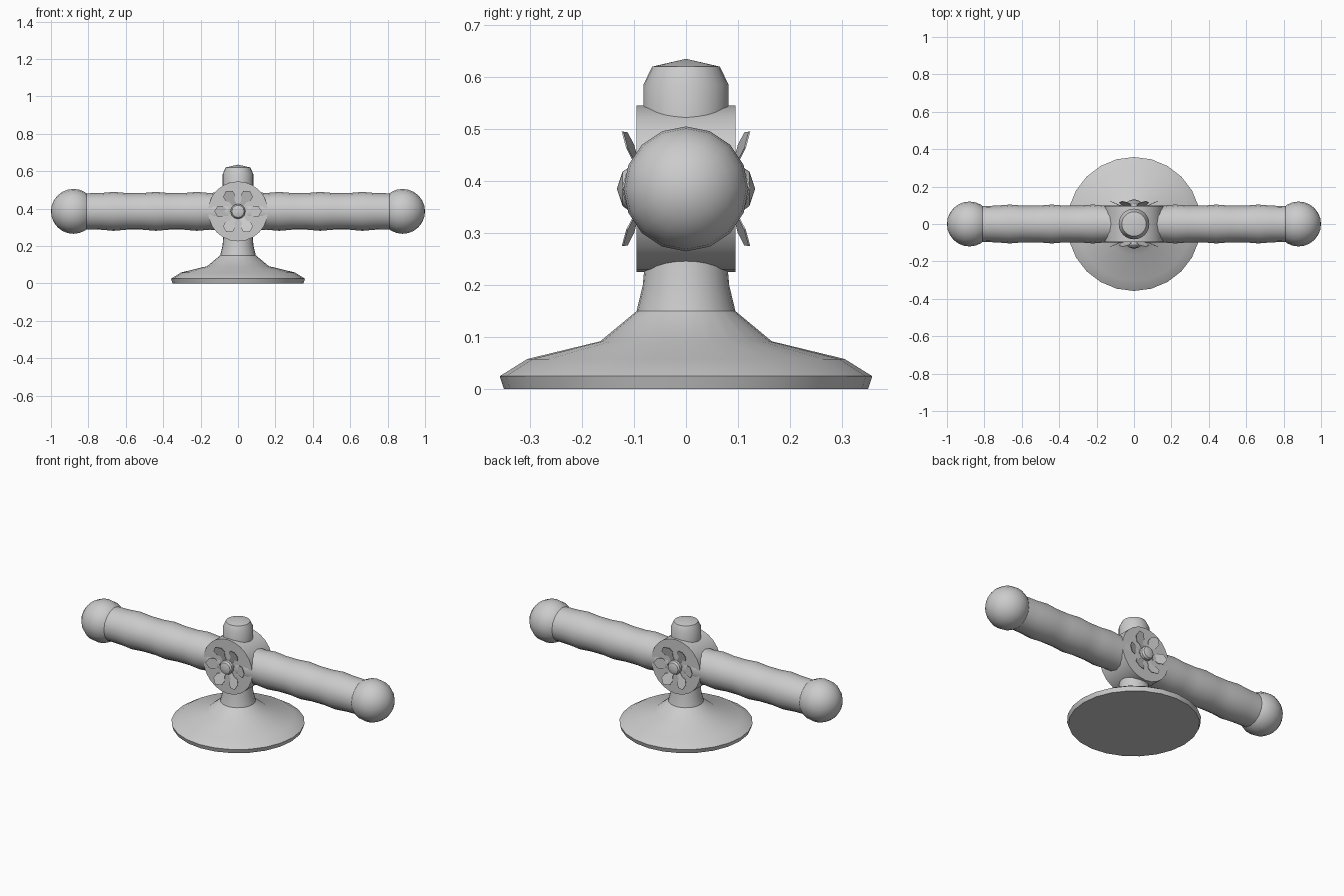
import bpy, bmesh, math
from mathutils import Matrix, Vector

if "Cube" in bpy.data.objects:
    bpy.data.objects.remove(bpy.data.objects["Cube"], do_unlink=True)

# One grey for everything
grey = bpy.data.materials.new("plain grey")
grey.use_nodes = True
colour = (0.6, 0.6, 0.6, 1)
grey.diffuse_color = colour
grey.node_tree.nodes["Principled BSDF"].inputs["Base Color"].default_value = colour

HUB_Z = 0.385
AXES = {
    "up": Matrix.Identity(4),
    "left": Matrix.Rotation(math.pi / 2, 4, "Y"),
    "right": Matrix.Rotation(-math.pi / 2, 4, "Y"),
    "front": Matrix.Rotation(math.pi / 2, 4, "X"),
    "back": Matrix.Rotation(-math.pi / 2, 4, "X"),
}


def finish(name, bm, angle=30):
    bmesh.ops.recalc_face_normals(bm, faces=bm.faces)
    mesh = bpy.data.meshes.new(name)
    bm.to_mesh(mesh)
    bm.free()
    mesh.materials.append(grey)
    obj = bpy.data.objects.new(name, mesh)
    bpy.context.collection.objects.link(obj)
    bpy.ops.object.select_all(action="DESELECT")
    obj.select_set(True)
    bpy.context.view_layer.objects.active = obj
    bpy.ops.object.shade_smooth_by_angle(angle=math.radians(angle))
    return obj


def lathe(name, profile, axis="up", z=0.0, sides=16, angle=30):
    """Turn (radius, height) points about an axis; open ends are capped."""
    bm = bmesh.new()
    rings = []
    for r, h in profile:
        if r == 0:
            rings.append([bm.verts.new((0, 0, h))] * sides)
        else:
            rings.append([bm.verts.new((r * math.cos(a), r * math.sin(a), h))
                          for a in (math.tau * i / sides for i in range(sides))])
    for low, high in zip(rings, rings[1:]):
        for i in range(sides):
            j = (i + 1) % sides
            bm.faces.new(dict.fromkeys((low[i], low[j], high[j], high[i])))
    for ring in (rings[0], rings[-1]):
        if ring[0] != ring[1]:
            bm.faces.new(ring)
    bm.transform(Matrix.Translation((0, 0, z)) @ AXES[axis])
    return finish(name, bm, angle)


# Flared foot with neck
lathe("base", [(0.35, 0), (0.358, 0.025), (0.305, 0.058), (0.165, 0.092),
               (0.095, 0.15), (0.083, 0.2), (0.077, 0.27)], sides=24, angle=35)

# Round hub lying front to back
lathe("hub", [(0.16, -0.095), (0.16, 0.095)], "front", HUB_Z, sides=24)

# Domed cap on top
lathe("cap", [(0.082, 0.5), (0.082, 0.585), (0.065, 0.62), (0, 0.635)], sides=24)

# Rippled arms ending in balls
arm = [(0.1, 0.05), (0.1, 0.13)]
for peak in (0.22, 0.44, 0.665):
    arm += [(0.098, peak - 0.07), (0.104, peak), (0.098, peak + 0.07)]
arm.append((0.096, 0.84))
ball = [(0.12 * math.sin(math.pi * i / 12), 0.88 - 0.12 * math.cos(math.pi * i / 12))
        for i in range(13)]
ball[0], ball[-1] = (0, 0.76), (0, 1.0)
for side in ("left", "right"):
    lathe(side + "_arm", arm, side, HUB_Z)
    lathe(side + "_ball", ball, side, HUB_Z)

# Flower with a pointed boss on both hub faces
outline = [(0.03, 0.012), (0.065, 0.014), (0.08, 0.03), (0.108, 0.03), (0.127, 0.0)]
outline += [(x, -y) for x, y in reversed(outline[:-1])]
for face in ("front", "back"):
    lathe(face + "_boss", [(0.04, 0.09), (0.04, 0.112), (0.033, 0.122), (0, 0.133)],
          face, HUB_Z, sides=12)
    bm = bmesh.new()
    for k in range(6):
        turn = Matrix.Rotation(k * math.pi / 3, 3, "Z")
        petal = bm.faces.new([
            bm.verts.new(turn @ Vector((x, y, 0.097 + 0.45 * max(0, x - 0.068))))
            for x, y in outline])
        solid = bmesh.ops.extrude_face_region(bm, geom=[petal], use_keep_orig=True)
        for v in solid["geom"]:
            if isinstance(v, bmesh.types.BMVert):
                v.co.z -= 0.003
    bm.transform(Matrix.Translation((0, 0, HUB_Z)) @ AXES[face])
    finish(face + "_petals", bm)
